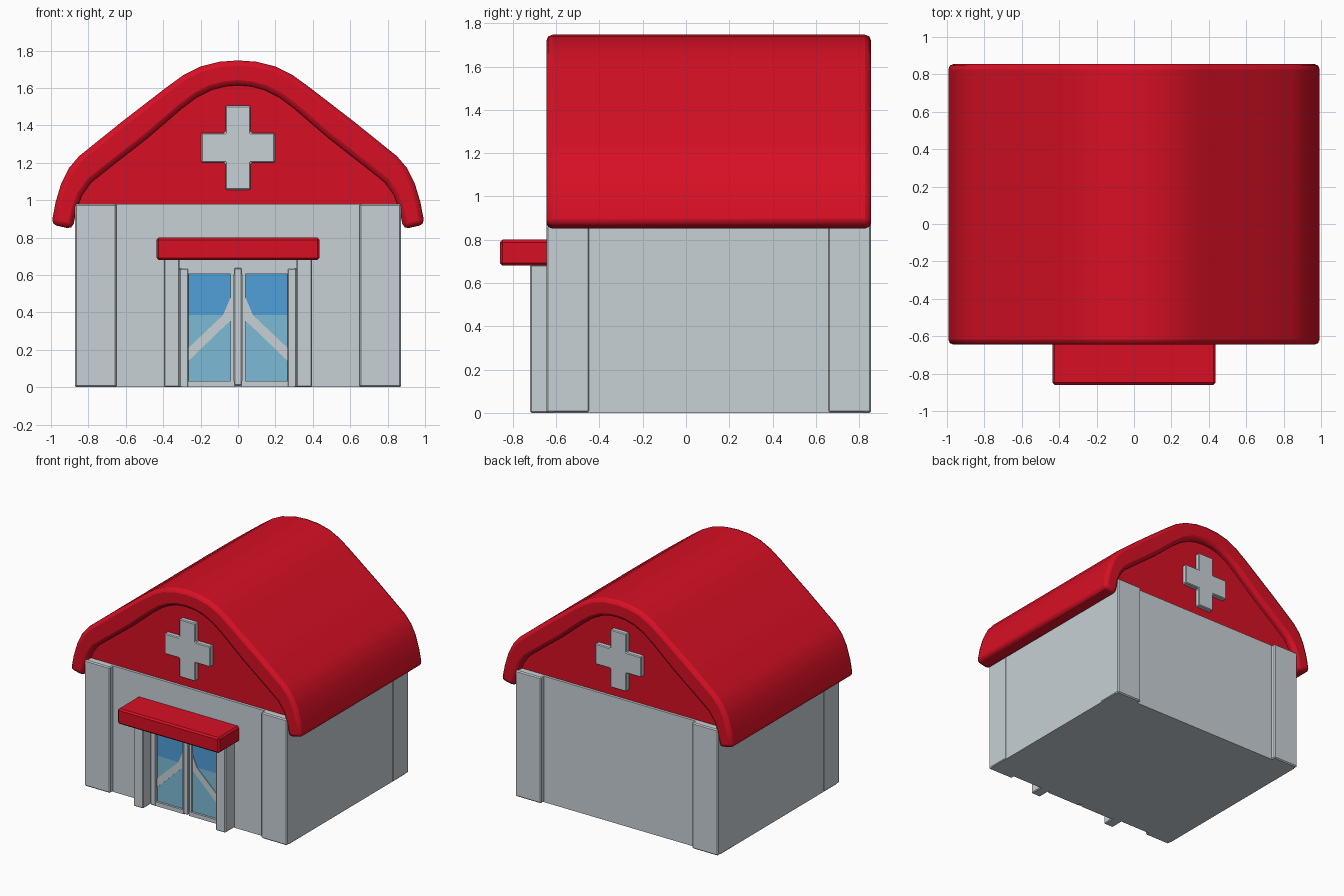
import bpy
import bmesh

cube = bpy.data.objects.get("Cube")
if cube:
    bpy.data.objects.remove(cube, do_unlink=True)


def material(name, rgb):
    mat = bpy.data.materials.new(name)
    mat.use_nodes = True
    mat.diffuse_color = (*rgb, 1)
    mat.node_tree.nodes["Principled BSDF"].inputs["Base Color"].default_value = (*rgb, 1)
    return mat


RED = material("bright red", (0.68, 0.005, 0.018))
GREY = material("pale grey", (0.58, 0.635, 0.67))
BLUE = material("deep glass blue", (0.08, 0.35, 0.70))
LIGHT = material("light glass blue", (0.20, 0.50, 0.68))


def prism(name, outline, y0, y1, mat, bevel=0, segments=1):
    """Extrude an x-z outline from y0 to y1."""
    bm = bmesh.new()
    face = bm.faces.new([bm.verts.new((x, y0, z)) for x, z in outline])
    ext = bmesh.ops.extrude_face_region(bm, geom=[face])
    moved = [v for v in ext["geom"] if isinstance(v, bmesh.types.BMVert)]
    bmesh.ops.translate(bm, verts=moved, vec=(0, y1 - y0, 0))
    bmesh.ops.recalc_face_normals(bm, faces=bm.faces)
    mesh = bpy.data.meshes.new(name)
    bm.to_mesh(mesh)
    bm.free()
    mesh.materials.append(mat)
    obj = bpy.data.objects.new(name, mesh)
    bpy.context.collection.objects.link(obj)
    if bevel:
        mod = obj.modifiers.new("soft_edges", "BEVEL")
        mod.width = bevel
        mod.segments = segments
        mod.limit_method = "ANGLE"
        mod.angle_limit = 0.8
    return obj


def box(name, x0, x1, y0, y1, z0, z1, mat, bevel=0):
    return prism(name, [(x0, z0), (x1, z0), (x1, z1), (x0, z1)], y0, y1, mat, bevel)


def smooth(obj):
    bpy.ops.object.select_all(action="DESELECT")
    bpy.context.view_layer.objects.active = obj
    obj.select_set(True)
    bpy.ops.object.shade_smooth_by_angle(angle=0.6)


def mirrored(half):
    """Complete a right-to-centre half profile across x = 0."""
    return half + [(-x, z) for x, z in reversed(half) if x > 0]


FRONT, BACK = -0.645, 0.855

# Main walls with corner pillars at the front and back
box("walls", -0.868, 0.868, FRONT + 0.035, BACK - 0.035, 0, 0.98, GREY)
for side, s in (("left", 1), ("right", -1)):
    x0, x1 = sorted((s * 0.65, s * 0.872))
    for end, ya, yb in (("front", FRONT, FRONT + 0.2), ("back", BACK - 0.2, BACK)):
        box(f"{side}_{end}_pillar", x0, x1, ya, yb, 0, 0.98, GREY, 0.008)

# Curved roof shell
outer = mirrored([(0.998, 0.87), (0.975, 0.99), (0.945, 1.09), (0.905, 1.17), (0.85, 1.235),
                  (0.62, 1.42), (0.38, 1.605), (0.29, 1.67), (0.2, 1.715), (0.1, 1.74), (0, 1.747)])
inner = mirrored([(0.885, 0.845), (0.862, 0.95), (0.835, 1.025), (0.785, 1.095), (0.71, 1.155),
                  (0.48, 1.335), (0.3, 1.49), (0.22, 1.55), (0.14, 1.59), (0.07, 1.608), (0, 1.614)])
smooth(prism("roof", outer + inner[::-1], FRONT, BACK, RED, 0.028, 2))

# Gable infill under the roof, set back from both roof ends
gable = [(x * 1.02, z + 0.01) for x, z in inner if z > 0.9]
prism("gable", [(-0.86, 0.97)] + [p for p in reversed(gable) if p[1] > 0.98] + [(0.86, 0.97)],
      FRONT + 0.055, BACK - 0.055, RED)

# Plus signs on both gables
A, B, H, CZ = 0.068, 0.197, 0.225, 1.28
plus = [(A, CZ - H), (A, CZ - 0.08), (B, CZ - 0.08), (B, CZ + 0.08), (A, CZ + 0.08), (A, CZ + H)]
plus += [(-x, z) for x, z in reversed(plus)]
prism("front_plus", plus, FRONT + 0.02, FRONT + 0.08, GREY, 0.006)
prism("back_plus", plus, BACK - 0.08, BACK - 0.02, GREY, 0.006)

# Entrance awning and posts
box("awning", -0.437, 0.437, -0.86, -0.59, 0.68, 0.8, RED, 0.012)
box("entrance_lintel", -0.32, 0.32, -0.63, -0.59, 0.635, 0.69, GREY)
for side, s in (("left", 1), ("right", -1)):
    x0, x1 = sorted((s * 0.312, s * 0.395))
    box(f"{side}_entrance_post", x0, x1, -0.72, -0.59, 0, 0.685, GREY, 0.006)

# Double door: frame bars, two-tone glass and a slanted brace per leaf
G = -0.614
for side, s in (("left", 1), ("right", -1)):
    def span(a, b):
        return sorted((s * a, s * b))
    box(f"{side}_door_stile", *span(0.265, 0.312), -0.632, -0.6, 0, 0.635, GREY, 0.005)
    box(f"{side}_door_inner_stile", *span(0.022, 0.04), -0.627, -0.6, 0.0, 0.635, GREY)
    box(f"{side}_door_top_rail", *span(0.02, 0.3), -0.63, -0.6, 0.605, 0.637, GREY)
    box(f"{side}_door_bottom_rail", *span(0.02, 0.3), -0.63, -0.6, 0, 0.032, GREY)
    box(f"{side}_upper_glass", *span(0.04, 0.265), G, G + 0.008, 0.385, 0.605, BLUE)
    box(f"{side}_lower_glass", *span(0.04, 0.265), G, G + 0.008, 0.032, 0.385, LIGHT)
    brace = [(0.265, 0.14), (0.265, 0.21), (0.08, 0.385), (0.04, 0.48), (0.04, 0.355), (0.1, 0.3)]
    prism(f"{side}_door_brace", [(s * x, z) for x, z in brace], G - 0.005, G + 0.002, GREY)
box("door_centre_bar", -0.02, 0.02, -0.645, -0.6, 0.01, 0.637, GREY, 0.005)
